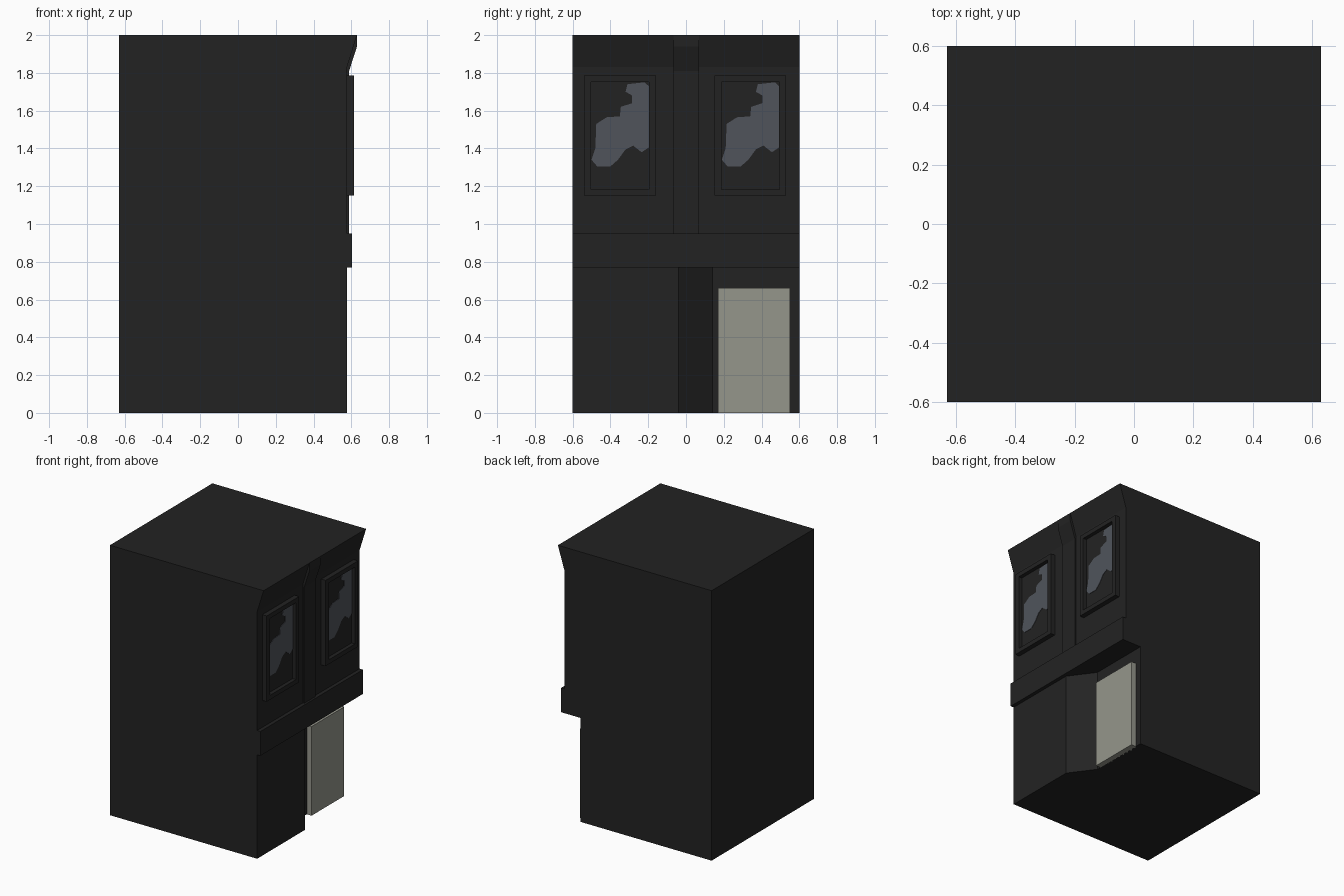
import bpy, bmesh
from mathutils import Vector

if "Cube" in bpy.data.objects:
    bpy.data.objects.remove(bpy.data.objects["Cube"])


def material(name, rgb):
    m = bpy.data.materials.new(name)
    m.diffuse_color = (*rgb, 1)
    m.use_nodes = True
    m.node_tree.nodes["Principled BSDF"].inputs["Base Color"].default_value = m.diffuse_color
    return m


DARK = material("charcoal", (0.0165, 0.0165, 0.0165))
PALE = material("pale_door_grey", (0.30, 0.305, 0.26))
SHEEN = material("glass_reflection", (0.08, 0.088, 0.105))


def finish(name, bm, mat):
    bmesh.ops.recalc_face_normals(bm, faces=bm.faces)
    me = bpy.data.meshes.new(name)
    bm.to_mesh(me)
    bm.free()
    me.materials.append(mat)
    ob = bpy.data.objects.new(name, me)
    bpy.context.collection.objects.link(ob)
    return ob


def prism(name, points, axis, a, b, mat):
    """Extrude a flat outline along x (points y,z), y (points x,z) or z (points x,y)."""
    place = {"x": lambda p: (a, p[0], p[1]),
             "y": lambda p: (p[0], a, p[1]),
             "z": lambda p: (p[0], p[1], a)}[axis]
    bm = bmesh.new()
    face = bm.faces.new([bm.verts.new(place(p)) for p in points])
    ext = bmesh.ops.extrude_face_region(bm, geom=[face])
    move = Vector([b - a if axis == c else 0 for c in "xyz"])
    bmesh.ops.translate(bm, vec=move,
                        verts=[v for v in ext["geom"] if isinstance(v, bmesh.types.BMVert)])
    return finish(name, bm, mat)


def box(name, x, y, z, mat):
    return prism(name, [(x[0], y[0]), (x[1], y[0]), (x[1], y[1]), (x[0], y[1])],
                 "z", z[0], z[1], mat)


BACK, WALL = -0.63, 0.577

# Ground floor with the entrance set back behind an angled wall
prism("ground_floor", [(BACK, -0.6), (WALL, -0.6), (WALL, -0.04), (0.445, 0.14),
                       (0.445, 0.6), (BACK, 0.6)], "z", 0, 0.77, DARK)

# Upper floor with flared cornice
prism("upper_floor", [(BACK, 0.77), (WALL, 0.77), (WALL, 1.83), (0.63, 2.0), (BACK, 2.0)],
      "y", -0.6, 0.6, DARK)

# Central pilaster and its bracket
prism("pilaster", [(0.56, 0.95), (0.588, 0.95), (0.588, 1.81), (0.63, 1.94), (0.63, 2.0),
                   (0.56, 1.9)], "y", -0.065, 0.068, DARK)

# Band between the floors
box("sign_band", (0.56, 0.604), (-0.6, 0.6), (0.77, 0.95), DARK)

# Door slab
box("door", (0.43, 0.484), (0.17, 0.55), (0, 0.66), PALE)

# Reflection outline on the left window
blob = [(-0.31, 1.74), (-0.22, 1.75), (-0.197, 1.73), (-0.197, 1.405), (-0.235, 1.38),
        (-0.28, 1.415), (-0.32, 1.395), (-0.36, 1.34), (-0.40, 1.305), (-0.47, 1.305),
        (-0.50, 1.34), (-0.48, 1.40), (-0.475, 1.53), (-0.42, 1.565), (-0.35, 1.57),
        (-0.345, 1.62), (-0.285, 1.64), (-0.285, 1.68), (-0.32, 1.70)]

# Two windows: frame bars, pane and reflection plate
for side, dy in (("left", 0), ("right", 0.69)):
    y0, y1, i0, i1 = -0.54 + dy, -0.16 + dy, -0.503 + dy, -0.196 + dy
    z0, z1, j0, j1 = 1.15, 1.785, 1.183, 1.752
    bm = bmesh.new()
    outer = [(y0, z0), (y1, z0), (y1, z1), (y0, z1)]
    inner = [(i0, j0), (i1, j0), (i1, j1), (i0, j1)]
    rings = [[bm.verts.new((x, *p)) for p in ring]
             for x, ring in ((0.575, outer), (0.613, outer), (0.613, inner), (0.575, inner))]
    for r in range(4):
        for k in range(4):
            a, b, n = rings[r], rings[(r + 1) % 4], (k + 1) % 4
            bm.faces.new((a[k], a[n], b[n], b[k]))
    finish(side + "_window_frame", bm, DARK)
    box(side + "_window_pane", (0.572, 0.585), (i0, i1), (j0, j1), DARK)
    prism(side + "_window_reflection", [(y + dy, z) for y, z in blob],
          "x", 0.583, 0.588, SHEEN)
